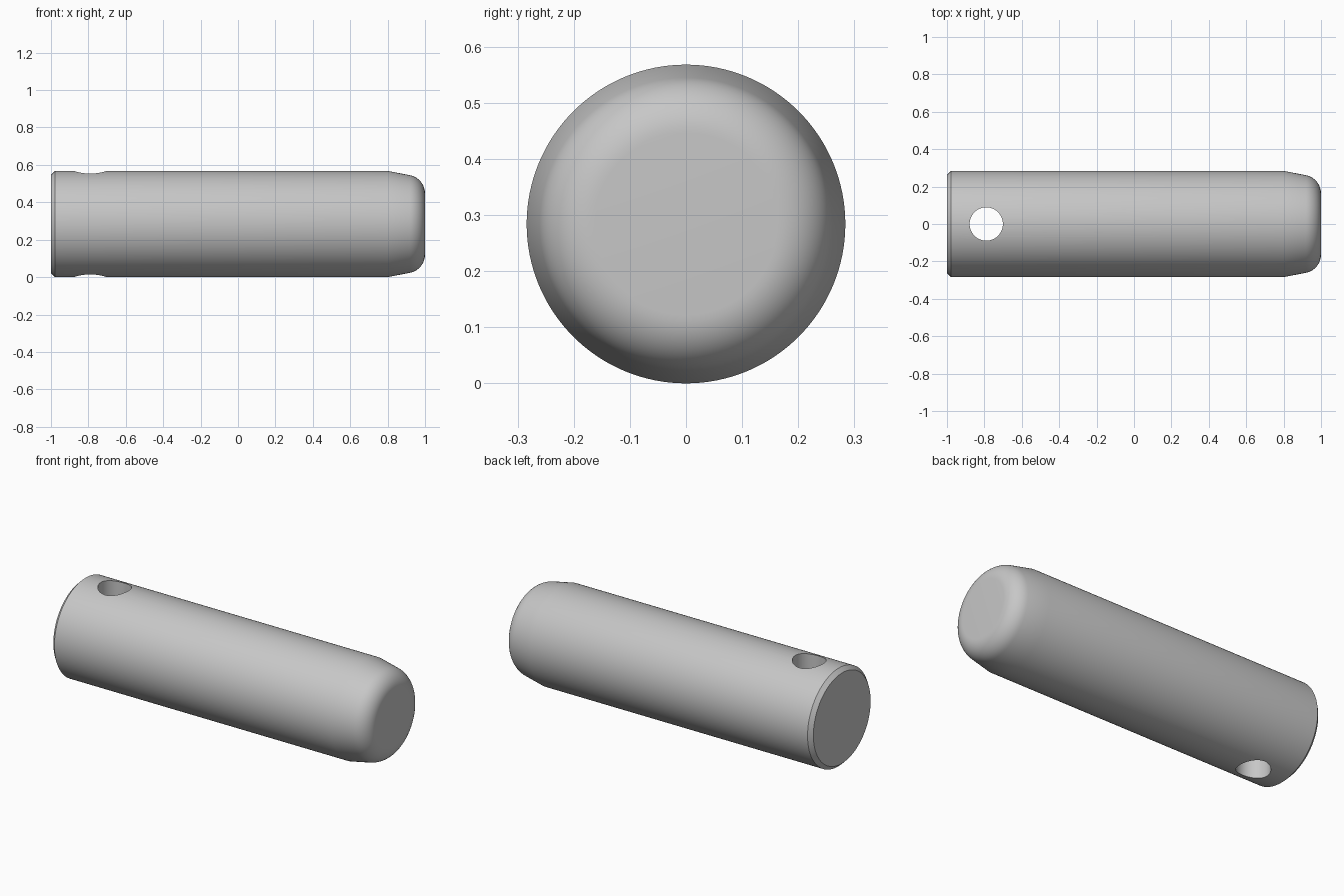
import bpy, bmesh, math

if "Cube" in bpy.data.objects:
    bpy.data.objects.remove(bpy.data.objects["Cube"])

R, SEG = 0.284, 128
steel = bpy.data.materials.new("steel grey")
steel.diffuse_color = (0.57, 0.57, 0.57, 1)
steel.use_nodes = True
steel.node_tree.nodes["Principled BSDF"].inputs["Base Color"].default_value = steel.diffuse_color

# Pin profile (x, radius): chamfered end, straight shank, tapered and rounded nose
taper, fillet = math.radians(11), 0.1
nose_x = 1 - fillet
tangent_x = nose_x + fillet * math.sin(taper)
tangent_r = R - (tangent_x - 0.8) * math.tan(taper)
centre_r = tangent_r - fillet * math.cos(taper)
profile = [(-1, 0.262), (-0.978, R), (0.8, R)]
for i in range(13):
    a = (math.pi / 2 - taper) * (1 - i / 12)
    profile.append((nose_x + fillet * math.cos(a), centre_r + fillet * math.sin(a)))

# Pin body: rings around the x axis, capped at both ends
bm = bmesh.new()
rings = []
for x, r in profile:
    rings.append([bm.verts.new((x, r * math.cos(2 * math.pi * k / SEG),
                                R + r * math.sin(2 * math.pi * k / SEG))) for k in range(SEG)])
for a, b in zip(rings, rings[1:]):
    for k in range(SEG):
        n = (k + 1) % SEG
        bm.faces.new((a[k], a[n], b[n], b[k]))
bm.faces.new(rings[0])
bm.faces.new(rings[-1])
bmesh.ops.recalc_face_normals(bm, faces=bm.faces)
mesh = bpy.data.meshes.new("pin")
bm.to_mesh(mesh)
bm.free()
mesh.materials.append(steel)
pin = bpy.data.objects.new("pin", mesh)
bpy.context.collection.objects.link(pin)

# Vertical cross hole near the chamfered end
bpy.ops.mesh.primitive_cylinder_add(vertices=64, radius=0.089, depth=1, location=(-0.79, 0, R))
cutter = bpy.context.object
cutter.name = "hole_cutter"
cutter.data.materials.append(steel)
cut = pin.modifiers.new("cross hole", 'BOOLEAN')
cut.operation, cut.solver, cut.object = 'DIFFERENCE', 'EXACT', cutter
bpy.ops.object.select_all(action='DESELECT')
pin.select_set(True)
bpy.context.view_layer.objects.active = pin
bpy.ops.object.modifier_apply(modifier=cut.name)
bpy.data.objects.remove(cutter, do_unlink=True)

# Smooth curved surfaces, keep the rims sharp
bpy.ops.object.shade_smooth_by_angle(angle=math.radians(30))
